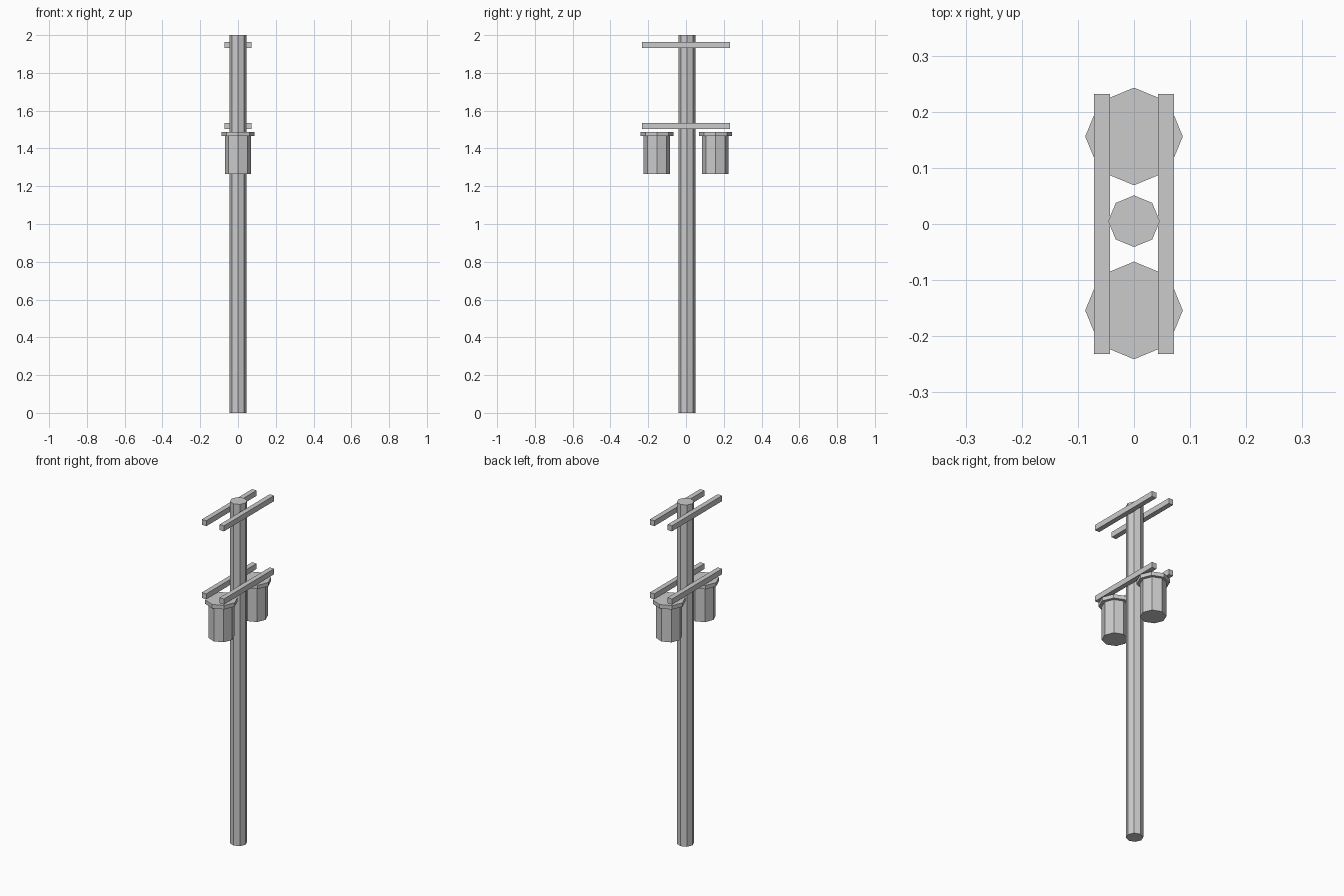
import bpy
from math import pi

cube = bpy.data.objects.get("Cube")
if cube:
    bpy.data.objects.remove(cube, do_unlink=True)

# One flat grey for the whole model
GREY = (0.6, 0.6, 0.6, 1)
grey = bpy.data.materials.new("plain grey")
grey.use_nodes = True
grey.diffuse_color = GREY
grey.node_tree.nodes["Principled BSDF"].inputs["Base Color"].default_value = GREY


def finish(name):
    obj = bpy.context.object
    obj.name = name
    obj.data.materials.append(grey)
    return obj


def octagon(name, radius, y, bottom, top):
    """Flat-sided eight-sided column with corners on the x and y axes."""
    bpy.ops.mesh.primitive_cylinder_add(
        vertices=8, radius=radius, depth=top - bottom,
        location=(0, y, (bottom + top) / 2))
    return finish(name)


def beam(name, x, z):
    bpy.ops.mesh.primitive_cube_add(size=1, location=(x, 0, z))
    obj = finish(name)
    obj.scale = (0.029, 0.464, 0.032)
    bpy.ops.object.transform_apply(location=False, rotation=False, scale=True)
    return obj


# Upright pole
octagon("pole", 0.046, 0.005, 0, 2)

# Two pairs of crossbeams, one beam on each side of the pole
for level, z in (("upper", 1.947), ("lower", 1.519)):
    for side, x in (("left", 0.057), ("right", -0.057)):
        beam(f"{level}_crossbeam_{side}", x, z)

# Canister transformers with wider lids, hung below the lower crossbeams
for end, y in (("front", -0.154), ("back", 0.156)):
    octagon(f"transformer_body_{end}", 0.07, y, 1.265, 1.465)
    octagon(f"transformer_lid_{end}", 0.087, y, 1.465, 1.488)
